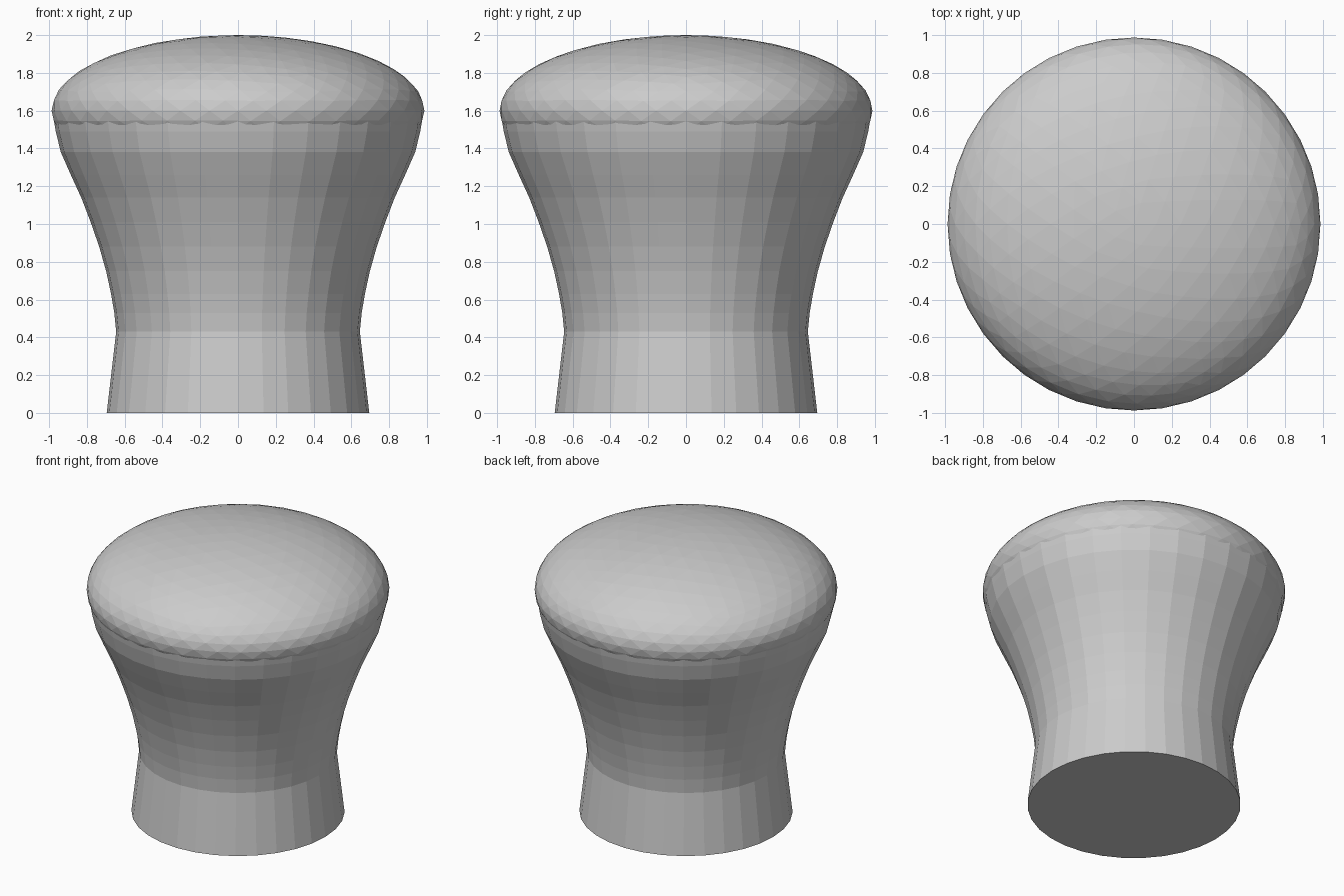
import bpy, bmesh
from math import cos, sin, pi
from mathutils import Matrix

cube = bpy.data.objects.get("Cube")
if cube:
    bpy.data.objects.remove(cube, do_unlink=True)

SIDES = 32
RIM_Z = 1.6

grey = bpy.data.materials.new("plain_grey")
grey.use_nodes = True
colour = (0.6, 0.6, 0.6, 1)
grey.diffuse_color = colour
grey.node_tree.nodes["Principled BSDF"].inputs["Base Color"].default_value = colour


def add_object(name, bm):
    bmesh.ops.recalc_face_normals(bm, faces=bm.faces)
    mesh = bpy.data.meshes.new(name)
    bm.to_mesh(mesh)
    bm.free()
    mesh.materials.append(grey)
    obj = bpy.data.objects.new(name, mesh)
    bpy.context.collection.objects.link(obj)
    return obj


# Flared stem: (radius, height) profile turned into faceted rings
profile = [(0.695, 0), (0.645, 0.43), (0.655, 0.53), (0.672, 0.63),
           (0.698, 0.75), (0.735, 0.88), (0.78, 1.01), (0.83, 1.14),
           (0.885, 1.26), (0.938, 1.38), (0.965, 1.49), (0.983, RIM_Z)]
bm = bmesh.new()
rings = []
for r, z in profile:
    rings.append([bm.verts.new((r * cos(2 * pi * i / SIDES), r * sin(2 * pi * i / SIDES), z))
                  for i in range(SIDES)])
for low, high in zip(rings, rings[1:]):
    for i in range(SIDES):
        j = (i + 1) % SIDES
        bm.faces.new((low[i], low[j], high[j], high[i]))
bm.faces.new(rings[0])
bm.faces.new(rings[-1])
add_object("stem", bm)

# Domed cap: flattened ball whose lower half sinks into the stem
bm = bmesh.new()
bmesh.ops.create_icosphere(bm, subdivisions=4, radius=1,
                           matrix=Matrix.Diagonal((0.987, 0.987, 0.4, 1)))
bmesh.ops.translate(bm, verts=bm.verts, vec=(0, 0, RIM_Z))
add_object("domed_cap", bm)
